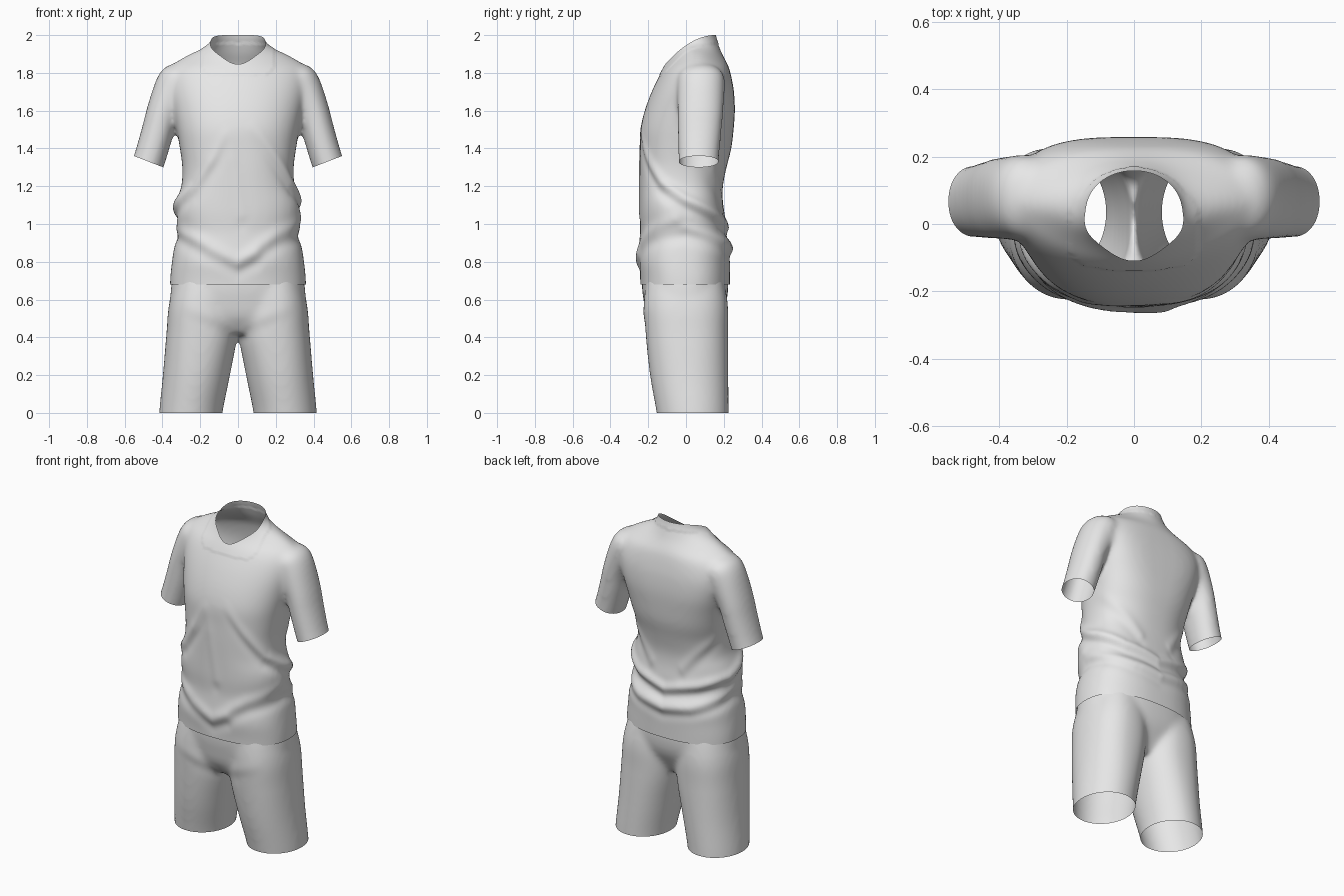
import bpy, bmesh
from math import sin, cos, pi, exp, atan2, radians, copysign
from mathutils import Matrix, Vector
from mathutils.geometry import intersect_point_line

cube = bpy.data.objects.get("Cube")
if cube:
    bpy.data.objects.remove(cube, do_unlink=True)

fabric = bpy.data.materials.new("light grey fabric")
fabric.use_nodes = True
GREY = (0.8, 0.8, 0.8, 1)
fabric.diffuse_color = GREY
for node in fabric.node_tree.nodes:
    if node.type == "BSDF_PRINCIPLED":
        node.inputs["Base Color"].default_value = GREY


def flow(rings, steps=4):
    """Add rings in between so that the profile runs as a smooth curve."""
    result = []
    padded = [rings[0]] + rings + [rings[-1]]
    for p, q, r, s in zip(padded, padded[1:], padded[2:], padded[3:]):
        for t in (i / steps for i in range(steps)):
            result.append([b + t * ((c - a) / 2 + t * (a - 2.5 * b + 2 * c - d / 2
                                    + t * (1.5 * (b - c) + (d - a) / 2)))
                           for a, b, c, d in zip(p, q, r, s)])
    return result + [rings[-1]]


def loft(name, rings, matrix=Matrix(), sides=48):
    """Closed tube through rings of (height, centre x, half width, front y, back y,
    squareness in front, squareness behind)."""
    bm = bmesh.new()
    loops = []
    for z, cx, hw, front, back, square_front, square_back in flow(rings):
        loop = []
        for i in range(sides):
            a = 2 * pi * i / sides
            power = square_back if sin(a) > 0 else square_front
            u, v = [copysign(abs(t) ** (2 / power), t) for t in (cos(a), sin(a))]
            y = (front + back) / 2 + v * (back - front) / 2
            loop.append(bm.verts.new(matrix @ Vector((cx + hw * u, y, z))))
        loops.append(loop)
    for low, high in zip(loops, loops[1:]):
        for i in range(sides):
            j = (i + 1) % sides
            bm.faces.new((low[i], low[j], high[j], high[i]))
    bm.faces.new(loops[0])
    bm.faces.new(loops[-1])
    bmesh.ops.recalc_face_normals(bm, faces=bm.faces)
    mesh = bpy.data.meshes.new(name)
    bm.to_mesh(mesh)
    bm.free()
    obj = bpy.data.objects.new(name, mesh)
    bpy.context.scene.collection.objects.link(obj)
    return obj


def fuse(body, limbs):
    """Join limbs to the body and blend them into one even, soft skin."""
    for limb in limbs:
        union = body.modifiers.new("union", "BOOLEAN")
        union.operation = "UNION"
        union.solver = "EXACT"
        union.object = limb
    remesh = body.modifiers.new("remesh", "REMESH")
    remesh.mode = "VOXEL"
    remesh.voxel_size = 0.012
    soften = body.modifiers.new("soften", "SMOOTH")
    soften.factor = 0.5
    soften.iterations = 24
    graph = bpy.context.evaluated_depsgraph_get()
    mesh = bpy.data.meshes.new_from_object(body.evaluated_get(graph))
    body.modifiers.clear()
    body.data = mesh
    for limb in limbs:
        bpy.data.objects.remove(limb, do_unlink=True)
    bm = bmesh.new()
    bm.from_mesh(mesh)
    bm.normal_update()
    return bm


def add_folds(bm, folds):
    """Push cloth out along paths of (degrees from the front, height), in below them.
    Each fold fades in from the first point of its path."""
    reach = 0.3
    paths = [([Vector((radians(a) * reach, z, 0)) for a, z in path], h, w, both)
             for path, h, w, both in folds]

    def bump(p, path, w):
        best, fade = 9, 0
        for i, (a, b) in enumerate(zip(path, path[1:])):
            t = min(max(intersect_point_line(p, a, b)[1], 0), 1)
            d = (p - a.lerp(b, t)).length
            if d < best:
                best, fade = d, min(1, 2.5 * (i + t) / (len(path) - 1))
        return fade * exp(-(best / w) ** 2)

    for v in bm.verts:
        if abs(v.co.x) > 0.335 and v.co.z > 1.22:
            continue
        angle = atan2(v.co.x, -v.co.y)
        push = 0
        for path, h, w, both in paths:
            p = Vector(((abs(angle) if both else angle) * reach, v.co.z, 0))
            below = p + Vector((0, 1.6 * w, 0))
            push += h * (bump(p, path, w) - 0.6 * bump(below, path, w))
        v.co += v.normal * push


def cut(bm, point, normal, keep=lambda co: True):
    """Open the skin by removing everything beyond a plane."""
    faces = [f for f in bm.faces if all(keep(v.co) for v in f.verts)]
    edges = {e for f in faces for e in f.edges}
    verts = {v for f in faces for v in f.verts}
    bmesh.ops.bisect_plane(bm, geom=list(verts) + list(edges) + faces, dist=1e-5,
                           plane_co=point, plane_no=normal, clear_outer=True)


def finish(obj, bm):
    bm.to_mesh(obj.data)
    bm.free()
    obj.data.materials.clear()
    obj.data.materials.append(fabric)
    for poly in obj.data.polygons:
        poly.material_index = 0
    obj.data.shade_smooth()


# Shirt body: hem, waist and chest (height, half width, front, back)
torso = [
    (0.54, 0.362, -0.237, 0.232), (0.70, 0.36, -0.243, 0.233), (0.80, 0.35, -0.255, 0.235),
    (0.88, 0.338, -0.25, 0.24), (0.96, 0.318, -0.243, 0.215), (1.05, 0.332, -0.246, 0.205),
    (1.12, 0.327, -0.246, 0.195), (1.2, 0.3, -0.246, 0.195), (1.3, 0.295, -0.246, 0.215)]
rings = [(z, 0, hw, f, b, 2.4, 2.4) for z, hw, f, b in torso]
# Chest, shoulders and neck: broad across the back, pointed at the shoulder tips
rings += [(z, 0, *rest) for z, *rest in [
    (1.4, 0.308, -0.244, 0.24, 2.4, 2.6), (1.5, 0.325, -0.242, 0.252, 2.3, 2.9),
    (1.6, 0.345, -0.219, 0.259, 2.2, 3.2), (1.7, 0.365, -0.182, 0.254, 2.1, 3.2),
    (1.78, 0.37, -0.144, 0.24, 2, 2.8), (1.83, 0.358, -0.117, 0.227, 1.8, 2.3),
    (1.86, 0.326, -0.098, 0.213, 1.6, 1.9), (1.9, 0.257, -0.078, 0.192, 1.5, 1.7),
    (1.93, 0.19, -0.068, 0.18, 1.7, 1.8), (1.96, 0.147, -0.062, 0.168, 2, 2),
    (2, 0.134, -0.058, 0.156, 2, 2), (2.1, 0.13, -0.055, 0.143, 2, 2)]]
shirt = loft("shirt", rings)

# Sleeves, built along their own slanted axis from the cuff upwards
sleeve = [
    (-0.12, 0, 0.085, -0.04, 0.174), (0, 0, 0.085, -0.04, 0.174),
    (0.15, 0.012, 0.086, -0.044, 0.187), (0.27, 0.024, 0.088, -0.046, 0.197),
    (0.41, 0.017, 0.103, -0.047, 0.205), (0.486, 0.012, 0.095, -0.04, 0.2),
    (0.53, 0.01, 0.058, 0, 0.16)]
sleeve = [ring + (2.1, 2.1) for ring in sleeve]
slant = Matrix.Translation((0.473, 0, 1.33)) @ Matrix.Rotation(-0.37, 4, "Y")
flip = Matrix.Scale(-1, 4, (1, 0, 0))
sleeves = [loft("sleeve", sleeve, m) for m in (slant, flip @ slant)]
skin = fuse(shirt, sleeves)

# Draped folds: path, height, width, on both sides
add_folds(skin, [
    ([(-12, 1.52), (-28, 1.36), (-50, 1.2), (-95, 1.06)], 0.011, 0.034, False),
    ([(14, 1.55), (40, 1.38), (65, 1.22), (90, 1.13), (130, 1.03), (180, 0.98)],
     0.016, 0.03, False),
    ([(-65, 1.13), (-130, 1.03), (-180, 0.98)], 0.014, 0.03, False),
    ([(-90, 1.04), (-60, 0.95), (-30, 0.87), (0, 0.8), (20, 0.84)], 0.009, 0.036, False),
    ([(-5, 0.79), (20, 0.86), (45, 0.95), (80, 1.02)], 0.009, 0.036, False),
    ([(30, 0.9), (90, 0.98), (140, 0.9), (180, 0.87)], 0.01, 0.03, True),
    ([(-12, 1.5), (-6, 1.3), (4, 1.05)], 0.005, 0.035, False),
    ([(95, 1.4), (125, 1.25), (150, 1.12)], 0.006, 0.035, True)])


# Neckline, dipping at the front, with a slightly raised collar band
def neckline(y):
    u = min(max(y + 0.08, -0.04), 0.24)
    return 1.878 + 1.02 * u - 2.12 * u * u


skin.normal_update()
for v in skin.verts:
    if neckline(v.co.y) - v.co.z < 0.045 and abs(v.co.x) < 0.19:
        v.co += v.normal * 0.003
for v in skin.verts:
    v.co.z -= neckline(v.co.y)
cut(skin, (0, 0, 0), (0, 0, 1))
for v in skin.verts:
    v.co.z += neckline(v.co.y)

# Hem and cuff openings
cut(skin, (0, 0, 0.68), (0, 0, -1))
for s in (1, -1):
    cut(skin, (s * 0.473, 0, 1.33), (s * 0.36, 0, -0.93),
        lambda co: co.x * s > 0.37 and co.z > 1.1)
finish(shirt, skin)

# Shorts: seat and waist, then two legs reaching up inside the seat
seat = [
    (0.42, 0.25, -0.15, 0.13), (0.5, 0.33, -0.203, 0.175), (0.58, 0.356, -0.222, 0.212),
    (0.68, 0.353, -0.234, 0.224), (0.8, 0.328, -0.228, 0.212), (0.95, 0.29, -0.21, 0.175)]
leg = [
    (-0.12, 0.256, 0.165, -0.14, 0.226, 2), (0, 0.25, 0.168, -0.156, 0.226, 2),
    (0.2, 0.22, 0.178, -0.191, 0.225, 2.1), (0.42, 0.191, 0.188, -0.214, 0.223, 2.3),
    (0.6, 0.182, 0.179, -0.223, 0.219, 2.3), (0.85, 0.165, 0.125, -0.185, 0.165, 2.3)]
leg = [ring + ring[-1:] for ring in leg]
shorts = loft("shorts", [(z, 0, hw, f, b, 2.4, 2.4) for z, hw, f, b in seat])
legs = [loft("leg", leg, m) for m in (Matrix(), flip)]
skin = fuse(shorts, legs)
add_folds(skin, [([(60, 0.58), (30, 0.5), (8, 0.44)], 0.003, 0.035, True)])
cut(skin, (0, 0, 0), (0, 0, -1))
cut(skin, (0, 0, 0.86), (0, 0, 1))
finish(shorts, skin)
